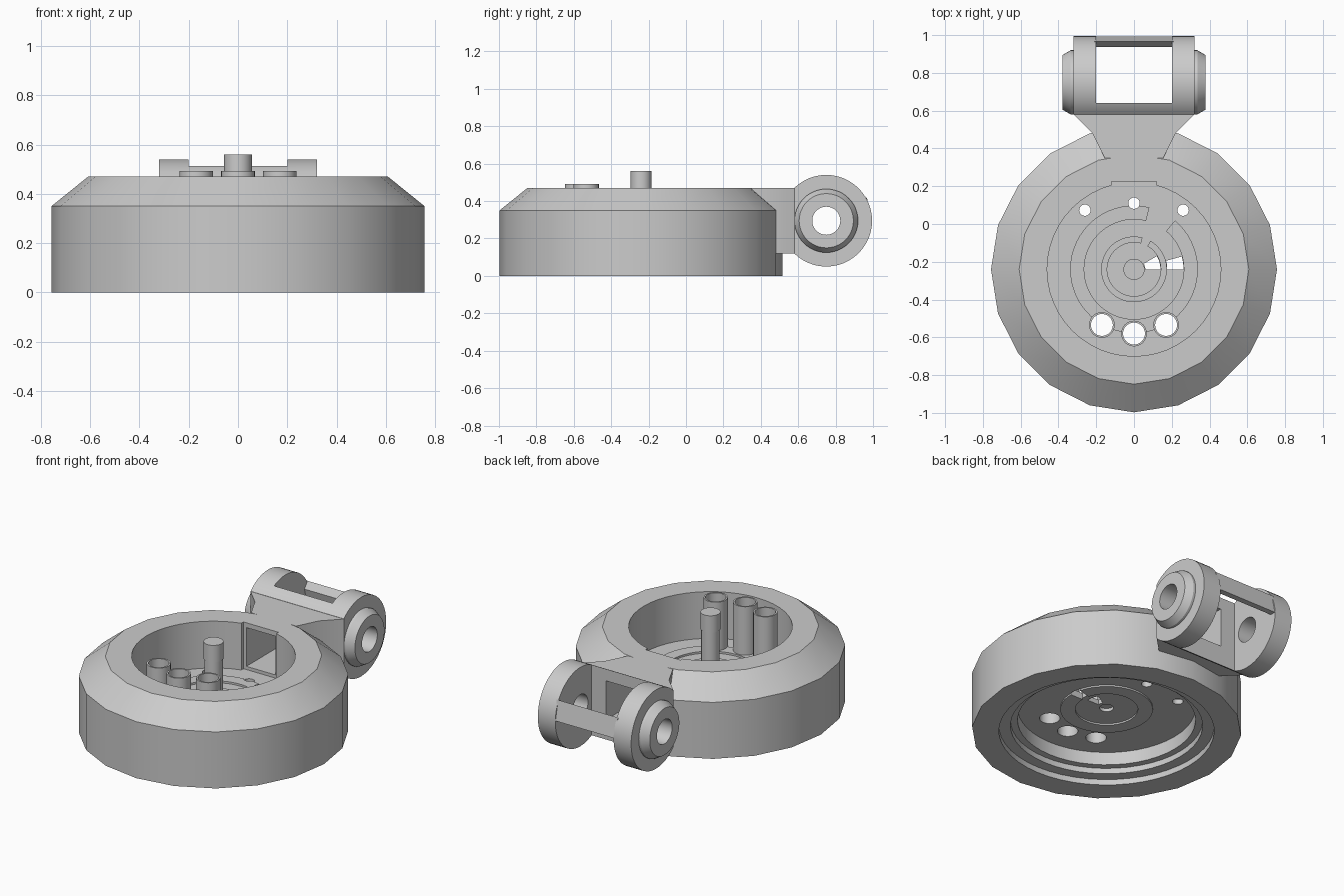
import bpy, math
from mathutils import Matrix, Vector

if "Cube" in bpy.data.objects:
    bpy.data.objects.remove(bpy.data.objects["Cube"])

grey = bpy.data.materials.new("plain grey")
grey.use_nodes = True
grey.diffuse_color = (0.6, 0.6, 0.6, 1)
grey.node_tree.nodes["Principled BSDF"].inputs["Base Color"].default_value = (0.6, 0.6, 0.6, 1)

CY = -0.24                      # centre of the round housing
HY, HZ = 0.75, 0.295            # axis of the hinge
FLOOR, TOP = 0.18, 0.47


def mesh_object(name, verts, faces):
    me = bpy.data.meshes.new(name)
    me.from_pydata(verts, [], faces)
    me.materials.append(grey)
    ob = bpy.data.objects.new(name, me)
    bpy.context.collection.objects.link(ob)
    return ob


def prism(name, outline, low, high, place=lambda u, v, w: (u, v, w)):
    """Extrude an outline between two levels."""
    n = len(outline)
    verts = [place(u, v, w) for w in (low, high) for u, v in outline]
    faces = [tuple(reversed(range(n))), tuple(range(n, 2 * n))]
    faces += [(i, (i + 1) % n, n + (i + 1) % n, n + i) for i in range(n)]
    return mesh_object(name, verts, faces)


def along_x(u, v, w):
    return (w, u, v)


def lathe(name, profile, x, y, sides=48):
    """Stack of (radius, z) rings, closed at both ends."""
    verts = [(x + r * math.cos(math.tau * i / sides), y + r * math.sin(math.tau * i / sides), z)
             for r, z in profile for i in range(sides)]
    last = (len(profile) - 1) * sides
    faces = [tuple(reversed(range(sides))), tuple(range(last, last + sides))]
    for k in range(0, last, sides):
        faces += [(k + i, k + (i + 1) % sides, k + sides + (i + 1) % sides, k + sides + i)
                  for i in range(sides)]
    return mesh_object(name, verts, faces)


def rod(name, r, x, y, low, high, sides=48):
    return lathe(name, [(r, low), (r, high)], x, y, sides)


def side_rod(name, rings):
    """Round part on the hinge axis, from (radius, x) rings."""
    ob = lathe(name, rings, 0, 0)
    ob.data.transform(Matrix.Translation(Vector((0, HY, HZ)))
                      @ Matrix(((0, 0, 1), (1, 0, 0), (0, 1, 0))).to_4x4())
    return ob


def box(name, x0, x1, y0, y1, z0, z1):
    return prism(name, [(x0, y0), (x1, y0), (x1, y1), (x0, y1)], z0, z1)


def sector(name, r0, r1, a0, a1, low, high):
    steps = max(3, int((a1 - a0) / 6))
    angles = [math.radians(a0 + (a1 - a0) * i / steps) for i in range(steps + 1)]
    pts = [(r1 * math.cos(a), CY + r1 * math.sin(a)) for a in angles]
    pts += [(r0 * math.cos(a), CY + r0 * math.sin(a)) for a in reversed(angles)]
    return prism(name, pts, low, high)


def cut(ob, *cutters):
    for c in cutters:
        c.hide_render = True
        mod = ob.modifiers.new("cut", "BOOLEAN")
        mod.operation, mod.solver, mod.object = "DIFFERENCE", "EXACT", c
        bpy.context.view_layer.objects.active = ob
        bpy.ops.object.modifier_apply(modifier=mod.name)
        bpy.data.objects.remove(c)
    return ob


def tunnel():
    return box("tunnel", -0.1, 0.1, 0.1, 0.7, 0.2, 0.44)


# Housing with chamfered top, open bore and stepped underside
housing = lathe("housing", [(0.757, 0), (0.757, 0.35), (0.608, TOP)], 0, CY, 20)
cut(housing,
    rod("bore", 0.46, 0, CY, 0.1, 0.6),
    rod("recess", 0.5, 0, CY, -0.1, 0.15),
    rod("upper_step", 0.54, 0, CY, -0.1, 0.07),
    rod("lower_step", 0.605, 0, CY, -0.1, 0.035),
    box("window_flat", -0.12, 0.12, 0.1, 0.225, FLOOR, 0.6),
    tunnel())

# Neck flaring out to the hinge
half = [(0.155, 0.35), (0.22, 0.48), (0.32, 0.58)]
neck = prism("neck", half + [(-x, y) for x, y in reversed(half)], 0.12, TOP)
cut(neck, tunnel())

# Hinge barrel: two discs joined by a wall against the neck
barrel = side_rod("hinge_barrel", [(0.245, -0.32), (0.245, 0.32)])
cut(barrel,
    box("flat_cut", -0.5, 0.5, 0.3, 0.58, -0.2, 0.8),
    box("slot", -0.2, 0.2, 0.64, 1.2, -0.2, 0.8),
    side_rod("pin_hole", [(0.075, -0.6), (0.075, 0.6)]),
    tunnel())
prism("hinge_back_bar", [(0.993, 0.3), (0.967, 0.42), (0.937, 0.38), (0.957, 0.3)],
      -0.21, 0.21, along_x)

# Hinge collars
for side, label in ((1, "left"), (-1, "right")):
    rings = [(0.17, 0.31 * side), (0.17, 0.335 * side), (0.145, 0.378 * side)]
    collar = side_rod(label + "_collar", rings if side > 0 else rings[::-1])
    cut(collar, side_rod("collar_hole", [(0.075, -0.6), (0.075, 0.6)]))

# Floor plate with holes and slots
floor = rod("floor_plate", 0.475, 0, CY, 0.15, FLOOR)
tubes = [(0.34 * math.cos(math.radians(a)), CY + 0.34 * math.sin(math.radians(a)))
         for a in (240, 270, 300)]
cut(floor, sector("outer_slot", 0.176, 0.262, 0, 15, 0, 0.3),
    sector("inner_slot", 0.06, 0.14, 0, 30, 0, 0.3),
    rod("post_socket", 0.04, 0, CY, 0, 0.17))
for x, y in tubes:
    cut(floor, rod("tube_hole", 0.058, x, y, 0, 0.3, 32))
for x, y in ((-0.26, 0.073), (0, 0.11), (0.26, 0.073)):
    cut(floor, rod("screw_hole", 0.03, x, y, 0, 0.3, 24))

# Raised open rings on the floor
outer_ring = sector("outer_ring", 0.264, 0.338, 76, 410, FLOOR - 0.01, FLOOR + 0.012)
for x, y in tubes + [(0, 0.11)]:
    r = 0.03 if y > 0 else 0.058
    cut(outer_ring, rod("ring_hole", r, x, y, 0, 0.3, 32))
sector("inner_ring", 0.142, 0.174, 75, 420, FLOOR - 0.01, FLOOR + 0.012)
under = rod("underside_ring", 0.26, 0, CY, 0.14, 0.155)
cut(under, rod("under_ring_hole", 0.176, 0, CY, 0, 0.3),
    sector("under_slot", 0.17, 0.27, 0, 15, 0, 0.3))

# Upright tubes
for (x, y), label in zip(tubes, ("right", "middle", "left")):
    cut(rod(label + "_tube", 0.068, x, y, 0.15, 0.492, 32),
        rod("tube_bore", 0.058, x, y, 0, 0.7, 32))

# Centre post with a slightly wider cap
lathe("centre_post", [(0.052, 0.17), (0.052, 0.455), (0.056, 0.456), (0.056, 0.56)], 0, CY, 32)

# Smooth round walls, keep sharp edges
bpy.ops.object.select_all(action="DESELECT")
for ob in bpy.context.collection.objects:
    if ob.type == "MESH" and grey.name in ob.data.materials:
        ob.select_set(True)
        bpy.context.view_layer.objects.active = ob
bpy.ops.object.shade_smooth_by_angle(angle=math.radians(30))
